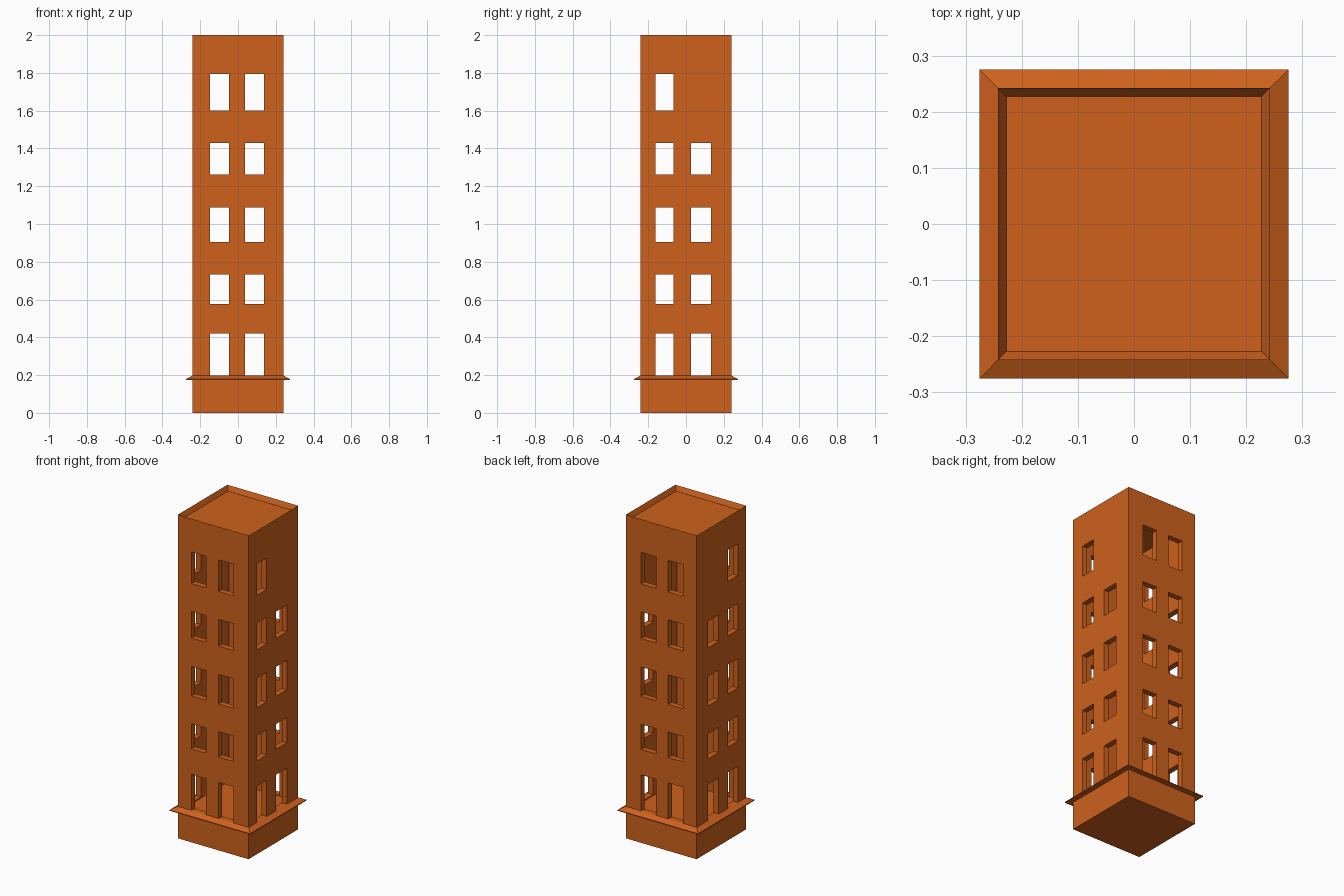
import bpy, bmesh

if "Cube" in bpy.data.objects:
    bpy.data.objects.remove(bpy.data.objects["Cube"])

mat = bpy.data.materials.new("terracotta")
mat.diffuse_color = (0.62, 0.12, 0.012, 1)
mat.use_nodes = True
mat.node_tree.nodes["Principled BSDF"].inputs["Base Color"].default_value = mat.diffuse_color


def make_object(name, bm):
    bmesh.ops.recalc_face_normals(bm, faces=bm.faces)
    mesh = bpy.data.meshes.new(name)
    bm.to_mesh(mesh)
    bm.free()
    obj = bpy.data.objects.new(name, mesh)
    bpy.context.collection.objects.link(obj)
    mesh.materials.append(mat)
    return obj


def square_stack(name, profile, closed=False):
    """Sweep a (half width, z) profile around a square; cap it or close it as a ring."""
    bm = bmesh.new()
    rings = [[bm.verts.new((sx * r, sy * r, z))
              for sx, sy in ((-1, -1), (1, -1), (1, 1), (-1, 1))] for r, z in profile]
    pairs = list(zip(rings, rings[1:]))
    if closed:
        pairs.append((rings[-1], rings[0]))
    else:
        bm.faces.new(rings[0])
        bm.faces.new(rings[-1])
    for a, b in pairs:
        for i in range(4):
            j = (i + 1) % 4
            bm.faces.new((a[i], a[j], b[j], b[i]))
    return make_object(name, bm)


def window_cutter(name, spans, along_x):
    """Boxes that pass straight through two opposite walls."""
    bm = bmesh.new()
    for lo, hi in spans:
        for z0, z1 in rows:
            verts = bmesh.ops.create_cube(bm, size=1)["verts"]
            for v in verts:
                across = (lo + hi) / 2 + v.co.x * (hi - lo)
                through = v.co.y * 0.8
                z = (z0 + z1) / 2 + v.co.z * (z1 - z0)
                v.co = (through, across, z) if along_x else (across, through, z)
    return make_object(name, bm)


# Window rows, bottom to top
rows = [(0.197, 0.42), (0.577, 0.733), (0.905, 1.087), (1.263, 1.428), (1.6, 1.795)]

# Tower with sunken roof inside a bevelled parapet
tower = square_stack("tower", [(0.242, 0), (0.242, 2), (0.227, 1.97)])

# Hollow interior and window openings
cutters = [
    square_stack("interior_cutter", [(0.207, 0.19), (0.207, 1.92)]),
    window_cutter("front_window_cutter", [(-0.149, -0.048), (0.037, 0.138)], False),
    window_cutter("side_window_cutter", [(-0.161, -0.065), (0.026, 0.132)], True),
]
for cutter in cutters:
    mod = tower.modifiers.new(cutter.name, "BOOLEAN")
    mod.operation = "DIFFERENCE"
    mod.solver = "EXACT"
    mod.object = cutter
    cutter.hide_render = True
    cutter.hide_set(True)

# Sloping ledge above the base
square_stack("ledge", [(0.236, 0.174), (0.275, 0.174), (0.275, 0.179),
                       (0.242, 0.197), (0.236, 0.197)], closed=True)
